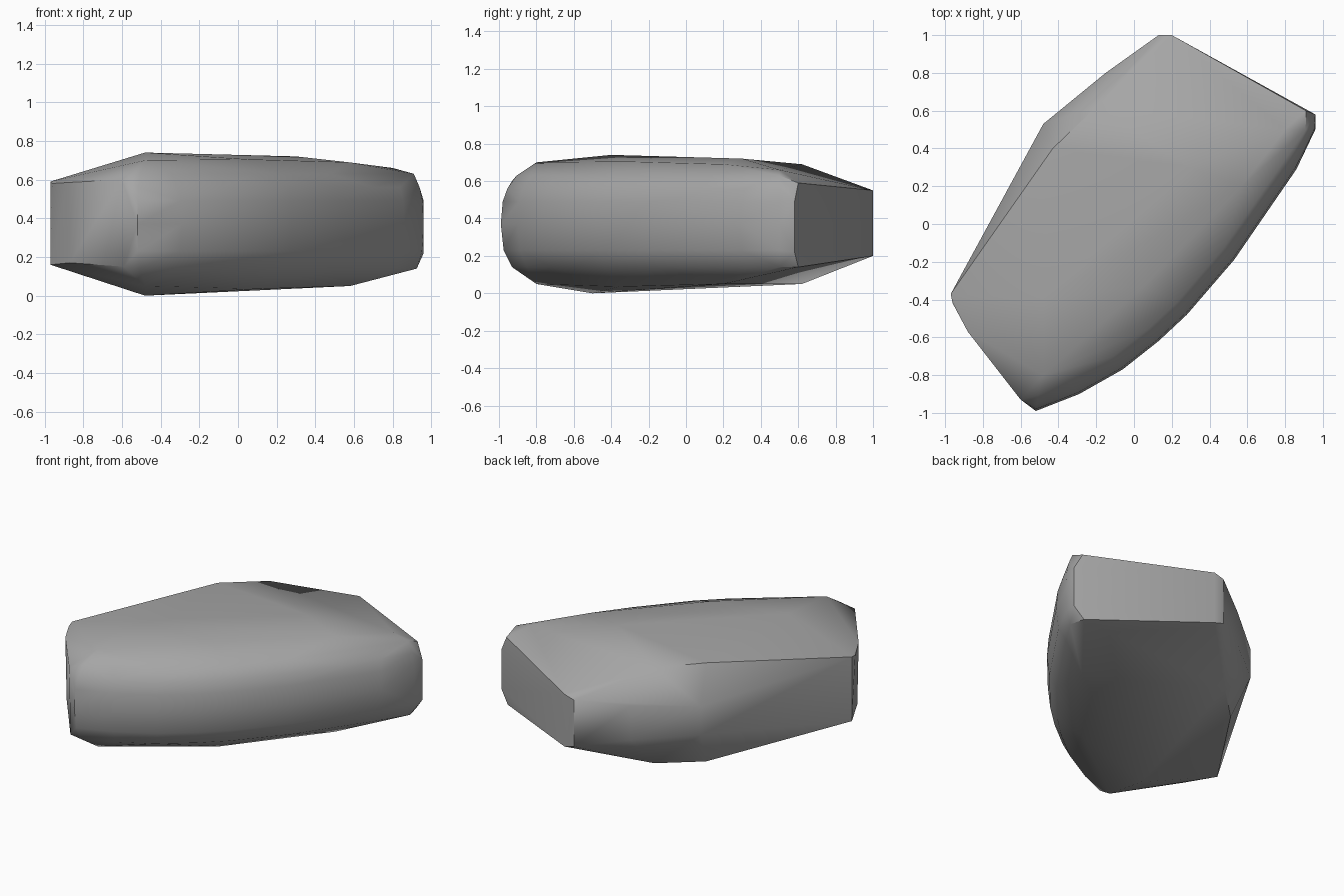
import bpy, bmesh, math
from mathutils import Vector

cube = bpy.data.objects.get("Cube")
if cube:
    bpy.data.objects.remove(cube)

stone = bpy.data.materials.new("stone_grey")
stone.use_nodes = True
colour = (0.38, 0.38, 0.38, 1)
stone.diffuse_color = colour
stone.node_tree.nodes["Principled BSDF"].inputs["Base Color"].default_value = colour

points = []

# Rounded long side: one plan curve stacked at several heights, stepped inward
belly = [(-0.52, -0.99), (-0.29, -0.90), (-0.06, -0.77), (0.13, -0.62), (0.28, -0.48),
         (0.53, -0.19), (0.72, 0.08), (0.86, 0.29), (0.96, 0.50)]
inward = Vector((-0.6, 0.8))
for z, inset in ((0.14, 0.06), (0.23, 0.015), (0.37, 0), (0.49, 0.01), (0.56, 0.035), (0.63, 0.085)):
    for i, (x, y) in enumerate(belly):
        # the ends step straight along one axis so the end faces stay flat
        step = Vector((0.15, 1)) if i == 0 else Vector((-0.6, 0.0)) if i == len(belly) - 1 else inward
        p = Vector((x, y)) + step * inset
        points.append((p.x, p.y, z))

# Flat end at the front right
points += [(-0.60, -0.93, 0.60), (-0.59, -0.93, 0.15), (-0.88, -0.57, 0.585), (-0.87, -0.57, 0.17),
           (-0.97, -0.37, 0.59), (-0.97, -0.37, 0.16), (-0.96, -0.42, 0.58)]

# Flat end at the back left
points += [(0.96, 0.58, 0.49), (0.96, 0.58, 0.22), (0.91, 0.60, 0.59), (0.90, 0.60, 0.14),
           (0.20, 1.0, 0.55), (0.20, 1.0, 0.20), (0.13, 1.0, 0.53), (0.13, 1.0, 0.22)]

# Faceted side at the back right
points += [(-0.48, 0.53, 0.47), (-0.48, 0.53, 0.28), (-0.15, 0.80, 0.49), (-0.15, 0.80, 0.26)]

# Top plateau and underside
points += [(-0.48, -0.80, 0.70), (-0.48, -0.40, 0.74), (0.30, 0.30, 0.72), (0.05, -0.33, 0.705),
           (0.57, 0.20, 0.69), (0.80, 0.50, 0.66), (-0.20, 0.62, 0.69), (-0.43, 0.40, 0.70)]
points += [(-0.48, -0.80, 0.05), (-0.48, -0.50, 0.0), (0.10, -0.36, 0.035), (0.58, 0.20, 0.05),
           (-0.20, 0.62, 0.05), (-0.43, 0.40, 0.04)]

# Wrap the stone around its corner points
bm = bmesh.new()
for p in points:
    bm.verts.new(p)
hull = bmesh.ops.convex_hull(bm, input=bm.verts)
loose = {g for g in hull["geom_interior"] + hull["geom_unused"] if isinstance(g, bmesh.types.BMVert)}
bmesh.ops.delete(bm, geom=list(loose), context='VERTS')
bmesh.ops.dissolve_limit(bm, angle_limit=math.radians(2), verts=bm.verts, edges=bm.edges)
bmesh.ops.recalc_face_normals(bm, faces=bm.faces)
mesh = bpy.data.meshes.new("stone")
bm.to_mesh(mesh)
bm.free()
mesh.materials.append(stone)

rock = bpy.data.objects.new("stone", mesh)
bpy.context.collection.objects.link(rock)
bpy.context.view_layer.objects.active = rock
rock.select_set(True)
bpy.ops.object.shade_smooth_by_angle(angle=math.radians(35))
